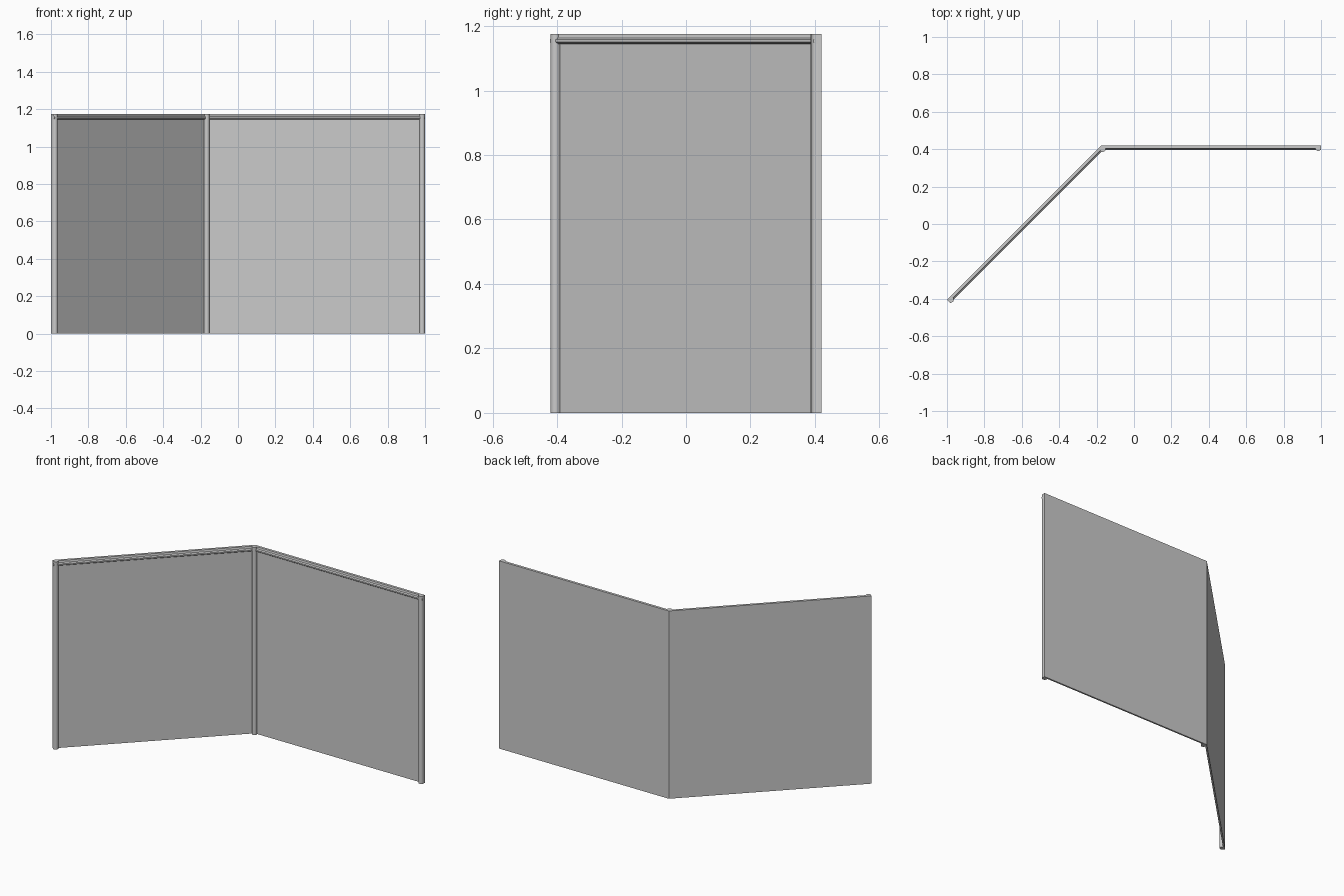
import bpy, bmesh
from math import cos, sin, pi
from mathutils import Vector

if "Cube" in bpy.data.objects:
    bpy.data.objects.remove(bpy.data.objects["Cube"])

H = 1.175
# back line of the two walls, seen from above
path = [Vector((-1.0, -0.405)), Vector((-0.175, 0.42)), Vector((1.0, 0.42))]
dirs = [(path[i + 1] - path[i]).normalized() for i in range(2)]
norms = [Vector((d.y, -d.x)) for d in dirs]            # toward the front
mitre = (norms[0] + norms[1]) / (1 + norms[0].dot(norms[1]))
outs = [norms[0], mitre, norms[1]]


def finish(name, bm):
    bmesh.ops.recalc_face_normals(bm, faces=bm.faces)
    me = bpy.data.meshes.new(name)
    bm.to_mesh(me)
    bm.free()
    ob = bpy.data.objects.new(name, me)
    bpy.context.collection.objects.link(ob)
    bpy.ops.object.select_all(action='DESELECT')
    ob.select_set(True)
    bpy.context.view_layer.objects.active = ob
    bpy.ops.object.shade_smooth_by_angle()
    return ob


def loft(name, rings):
    """Closed solid through matching rings of points."""
    bm = bmesh.new()
    vs = [[bm.verts.new(p) for p in r] for r in rings]
    n = len(vs[0])
    for a, b in zip(vs, vs[1:]):
        for i in range(n):
            j = (i + 1) % n
            bm.faces.new((a[i], a[j], b[j], b[i]))
    bm.faces.new(vs[0])
    bm.faces.new(vs[-1])
    return finish(name, bm)


def sweep(name, profile):
    """Profile of (depth, height) along the bent wall line."""
    return loft(name, [[(*(p + o * d), z) for d, z in profile]
                       for p, o in zip(path, outs)])


def post(name, base, out, gap=0.0, r=0.015, steps=10):
    """Upright with a flat back and a rounded front."""
    out = out.normalized()
    side = Vector((-out.y, out.x))
    prof = [(-r, gap), (r, gap)]
    prof += [(r * cos(pi * k / steps), gap + r + r * sin(pi * k / steps))
             for k in range(steps + 1)]
    pts = [base + side * t + out * d for t, d in prof]
    return loft(name, [[(*p, z) for p in pts] for z in (0, H)])


# thin folded wall
sweep("wall_panels", [(0, 0), (0.01, 0), (0.01, H - 0.015), (0, H - 0.015)])
# stepped top rail
sweep("top_rail", [(0, H - 0.03), (0.018, H - 0.03), (0.025, H - 0.025),
                   (0.025, H - 0.017), (0.018, H - 0.012), (0.016, H), (0, H)])
# end posts and corner post
post("left_post", path[0] + dirs[0] * 0.015, norms[0])
post("right_post", path[2] - dirs[1] * 0.015, norms[1])
post("corner_post", path[1], mitre, gap=0.006)
